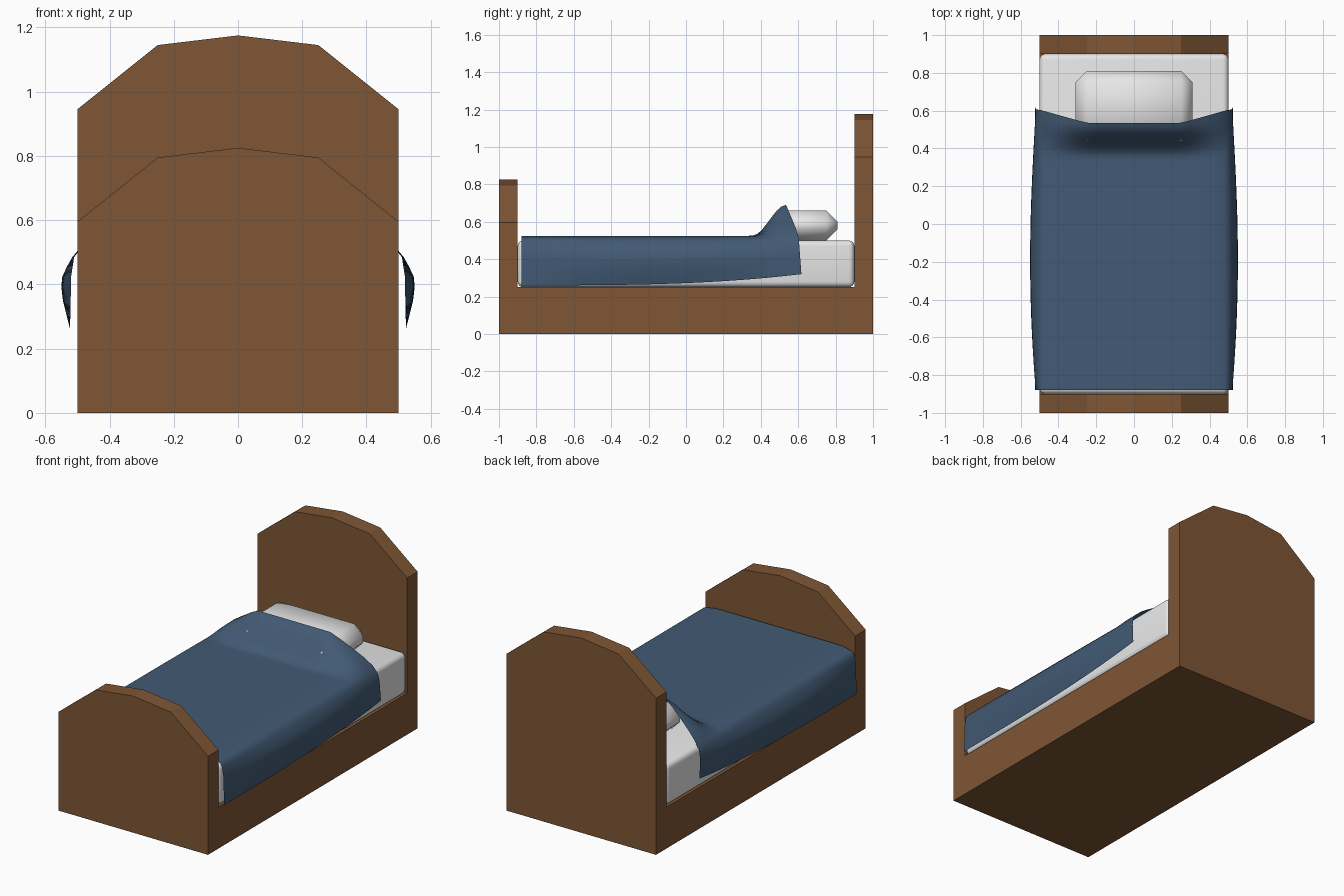
import bpy, bmesh, math

if "Cube" in bpy.data.objects:
    bpy.data.objects.remove(bpy.data.objects["Cube"])

def material(name, rgb):
    m = bpy.data.materials.new(name)
    m.diffuse_color = (*rgb, 1)
    m.use_nodes = True
    m.node_tree.nodes["Principled BSDF"].inputs["Base Color"].default_value = m.diffuse_color
    return m

wood = material("brown wood", (0.21, 0.093, 0.036))
linen = material("white linen", (0.8, 0.8, 0.8))
cloth = material("blue cloth", (0.054, 0.102, 0.175))

def add_mesh(name, verts, faces, mat):
    me = bpy.data.meshes.new(name)
    me.from_pydata(verts, [], faces)
    me.materials.append(mat)
    ob = bpy.data.objects.new(name, me)
    bpy.context.collection.objects.link(ob)
    return ob

def smooth(ob):
    for p in ob.data.polygons:
        p.use_smooth = True

def rounded_box(name, lo, hi, width, segments, mat):
    bm = bmesh.new()
    bmesh.ops.create_cube(bm, size=1)
    for v in bm.verts:
        v.co = [l + (c + 0.5) * (h - l) for c, l, h in zip(v.co, lo, hi)]
    bmesh.ops.bevel(bm, geom=bm.edges[:], offset=width, segments=segments,
                    profile=0.5, affect='EDGES')
    ob = add_mesh(name, [], [], mat)
    bm.to_mesh(ob.data)
    bm.free()
    smooth(ob)
    return ob

# Bed frame: U-shaped side profile swept across x, board tops raised to an arch
side = [(-1, 0), (1, 0), (1, .945), (.9, .945), (.9, .25), (-.9, .25), (-.9, .595), (-1, .595)]
arch = [(-.5, 0), (-.25, .2), (0, .23), (.25, .2), (.5, 0)]
n = len(side)
verts = [(x, y, z + (rise if z > .5 else 0)) for x, rise in arch for y, z in side]
faces = [(c*n + i, c*n + (i+1) % n, (c+1)*n + (i+1) % n, (c+1)*n + i)
         for c in range(len(arch) - 1) for i in range(n)]
faces += [tuple(range(n)), tuple(4*n + i for i in range(n))]
frame = add_mesh("bed_frame", verts, faces, wood)
bm = bmesh.new()
bm.from_mesh(frame.data)
bmesh.ops.recalc_face_normals(bm, faces=bm.faces[:])
bm.to_mesh(frame.data)
bm.free()

# Mattress and pillow
rounded_box("mattress", (-.5, -.9, .25), (.5, .9, .5), .03, 4, linen)
rounded_box("pillow", (-.31, .44, .5), (.31, .81, .66), .06, 1, linen)

# Blanket: draped grid, flat on top, lifted over the pillow, hanging down both sides
def clamp(v):
    return max(0.0, min(1.0, v))

def ease(v):
    v = clamp(v)
    return v * v * (3 - 2 * v)

# hanging part: (x, bulge share, drop share)
hang = [(.497, 0, -.10), (.510, .2, 0), (.515, .6, .14), (.52, .9, .28),
        (.52, 1, .42), (.521, .8, .62), (.522, .4, .82), (.523, 0, 1)]
top = [i * .048 for i in range(11)]

def half_point(k, t):
    x0 = top[k] if k < len(top) else hang[k - len(top)][0]
    end = .535 + .07 * clamp((x0 - .25) / .25)
    if k >= len(top):
        end += .012 * clamp(hang[k - len(top)][2])
    y = -.88 + t * (end + .88)
    if k < len(top):
        lift = .165 * ease((y - .355) / .18) * (1 - clamp((x0 - .25) / .25))
        return x0, y, .525 - .012 * clamp((x0 - .4) / .08) ** 2 + lift
    x, b, d = hang[k - len(top)]
    hem = .26 + .06 * t ** 3
    return x + .03 * b * math.sin(math.pi * t ** .9), y, .485 - d * (.485 - hem)

half = len(top) + len(hang)
cols = [(-1, k) for k in range(half - 1, 0, -1)] + [(1, k) for k in range(half)]
rows, w = 56, len(cols)
verts = []
for j in range(rows + 1):
    for s, k in cols:
        x, y, z = half_point(k, j / rows)
        verts.append((s * x, y, z))
faces = [(j*w + i, j*w + i + 1, (j+1)*w + i + 1, (j+1)*w + i)
         for j in range(rows) for i in range(w - 1)]
smooth(add_mesh("blanket", verts, faces, cloth))
